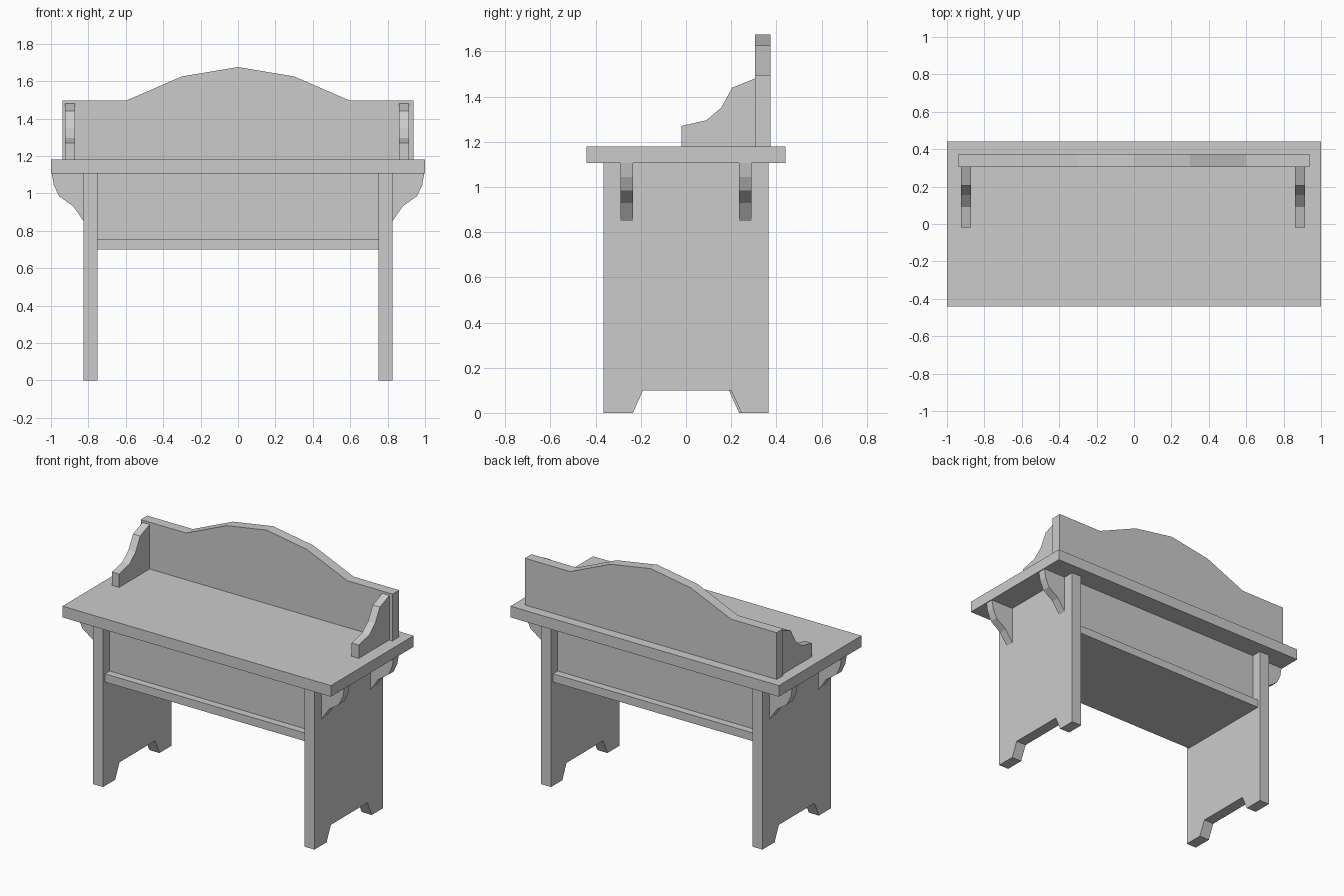
import bpy
import bmesh
from mathutils import Vector

cube = bpy.data.objects.get("Cube")
if cube:
    bpy.data.objects.remove(cube)

# Single flat grey
grey = bpy.data.materials.new("plain_grey")
grey.use_nodes = True
colour = (0.6, 0.6, 0.6, 1)
grey.diffuse_color = colour
grey.node_tree.nodes["Principled BSDF"].inputs["Base Color"].default_value = colour


def board(name, outline, axis, start, end):
    """Extrude an outline from start to end; axis 'x' takes (y, z) points, 'y' takes (x, z)."""
    def place(a, b, d):
        return Vector((d, a, b)) if axis == "x" else Vector((a, d, b))
    bm = bmesh.new()
    face = bm.faces.new([bm.verts.new(place(a, b, start)) for a, b in outline])
    moved = bmesh.ops.extrude_face_region(bm, geom=[face])["geom"]
    verts = [v for v in moved if isinstance(v, bmesh.types.BMVert)]
    bmesh.ops.translate(bm, verts=verts, vec=place(0, 0, end - start))
    bmesh.ops.recalc_face_normals(bm, faces=bm.faces)
    mesh = bpy.data.meshes.new(name)
    bm.to_mesh(mesh)
    bm.free()
    mesh.materials.append(grey)
    obj = bpy.data.objects.new(name, mesh)
    bpy.context.collection.objects.link(obj)
    return obj


def rect(a, low, high):
    return [(-a, low), (a, low), (a, high), (-a, high)]


TOP_LOW, TOP_HIGH = 1.105, 1.18
SHELF_LOW, SHELF_HIGH = 0.7, 0.755

# Table top, lower shelf and the recessed chest between the legs
board("table_top", rect(1.0, TOP_LOW, TOP_HIGH), "y", -0.44, 0.44)
board("lower_shelf", rect(0.75, SHELF_LOW, SHELF_HIGH), "y", -0.345, 0.345)
board("apron_box", rect(0.75, SHELF_HIGH, TOP_LOW), "y", -0.295, 0.295)

# Arched backboard
arch = [(0.6, 1.495), (0.3, 1.625), (0, 1.675), (-0.3, 1.625), (-0.6, 1.495)]
board("backboard", [(-0.938, TOP_HIGH), (0.938, TOP_HIGH), (0.938, 1.495)]
      + arch + [(-0.938, 1.495)], "y", 0.305, 0.375)

wing = [(0.305, TOP_HIGH), (-0.02, TOP_HIGH), (-0.02, 1.27), (0.09, 1.295),
        (0.155, 1.35), (0.205, 1.44), (0.305, 1.48)]
corbel = [(0.825, 0.85), (0.88, 0.93), (0.957, 0.985), (0.985, 1.045),
          (0.995, TOP_LOW), (0.825, TOP_LOW)]

for side, s, wing_x, notch in (("left", 1, 0.861, 0.2), ("right", -1, -0.925, 0.19)):
    # Plank leg with a notched foot
    leg = [(-0.365, 0), (-0.235, 0), (-0.19, 0.1), (notch, 0.1), (notch + 0.045, 0),
           (0.365, 0), (0.365, TOP_LOW), (-0.365, TOP_LOW)]
    board("leg_" + side, leg, "x", s * 0.75, s * 0.825)
    # Curved bracket on top of the table
    board("top_bracket_" + side, wing, "x", wing_x, wing_x + 0.053)
    # Supports under the overhang
    for end, y in (("front", -0.262), ("back", 0.262)):
        board(f"under_bracket_{end}_{side}", [(s * x, z) for x, z in corbel],
              "y", y - 0.028, y + 0.028)
